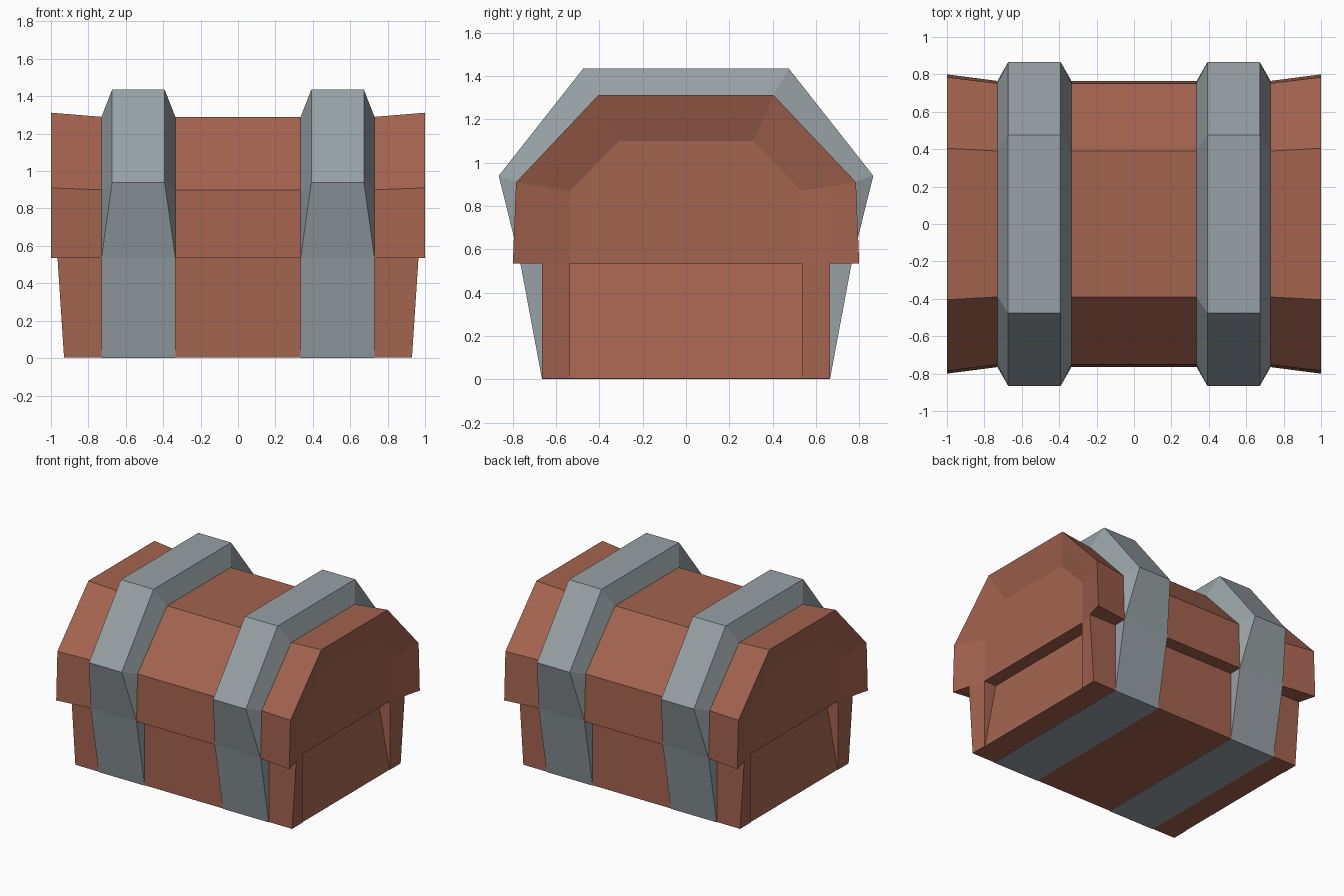
import bpy, bmesh

if "Cube" in bpy.data.objects:
    bpy.data.objects.remove(bpy.data.objects["Cube"])


def material(name, rgb):
    m = bpy.data.materials.new(name)
    m.diffuse_color = (*rgb, 1)
    m.use_nodes = True
    m.node_tree.nodes["Principled BSDF"].inputs["Base Color"].default_value = m.diffuse_color
    return m


wood = material("brown wood", (0.37, 0.125, 0.078))
iron = material("grey iron", (0.31, 0.355, 0.375))


def loft(name, rings, mat, floor=True):
    """Skin open rings, cap both ends, close the underside with one face."""
    bm = bmesh.new()
    cache = {}

    def vert(co):
        key = tuple(round(c, 4) for c in co)
        if key not in cache:
            cache[key] = bm.verts.new(key)
        return cache[key]

    def face(points):
        vs = list(dict.fromkeys(vert(p) for p in points))
        if len(vs) > 2 and not bm.faces.get(vs):
            bm.faces.new(vs)

    for a, b in zip(rings, rings[1:]):
        for i in range(len(a) - 1):
            face([a[i], a[i + 1], b[i + 1], b[i]])
        if not floor:                       # rings are closed loops
            face([a[-1], a[0], b[0], b[-1]])
    face(rings[0])
    face(rings[-1])
    if floor:
        face([r[0] for r in rings] + [r[-1] for r in reversed(rings)])
    bmesh.ops.recalc_face_normals(bm, faces=bm.faces)
    me = bpy.data.meshes.new(name)
    bm.to_mesh(me)
    bm.free()
    me.materials.append(mat)
    ob = bpy.data.objects.new(name, me)
    bpy.context.collection.objects.link(ob)
    return ob


def arch(half, xs):
    """Mirror half an arch (y, z) in y; xs is one x or one per point."""
    if not isinstance(xs, (list, tuple)):
        xs = [xs] * len(half)
    right = [(x, y, z) for x, (y, z) in zip(xs, half)]
    return right + [(x, -y, z) for x, y, z in reversed(right)]


# Lid: faceted arch flaring to the ends, with dished end faces
SEAM = 0.535
waist = [(0.765, SEAM), (0.752, 0.9), (0.39, 1.29)]
edge = [(0.8, SEAM), (0.785, 0.91), (0.405, 1.312)]
dish = [(0.665, SEAM), (0.665, 0.89), (0.355, 1.2)]
panel = [(0.535, SEAM), (0.535, 0.87), (0.31, 1.1)]
half = [(panel, 0.93), (dish, 0.965), (edge, 1.0), (waist, 0.73)]
rings = [arch(p, x) for p, x in half] + [arch(p, -x) for p, x in reversed(half)]
loft("lid", rings, wood)


# Body: box whose end panels lean inward between corner posts
def outline(post, inner, deep, z):
    q = [(post, -0.665), (inner, -0.535), (deep, -0.535)]
    end = q + [(x, -y) for x, y in reversed(q)]
    return [(x, y, z) for x, y in end] + [(-x, -y, z) for x, y in end]


loft("body", [outline(0.93, 0.93, 0.926, 0.003),
              outline(0.965, 0.93, 0.825, SEAM)], wood, floor=False)

# Bands: wrap body and lid, with bevelled shoulders above the seam
foot = [(0.665, 0), (0.765, SEAM)]
low = foot + waist[1:]
high = foot + [(0.865, 0.94), (0.475, 1.435)]
for side, label in ((-1, "left"), (1, "right")):
    a, b, c, d = (side * v for v in (0.335, 0.392, 0.673, 0.73))
    loft(label + "_band", [arch(low, a), arch(high, [a, a, b, b]),
                           arch(high, [d, d, c, c]), arch(low, d)], iron)
